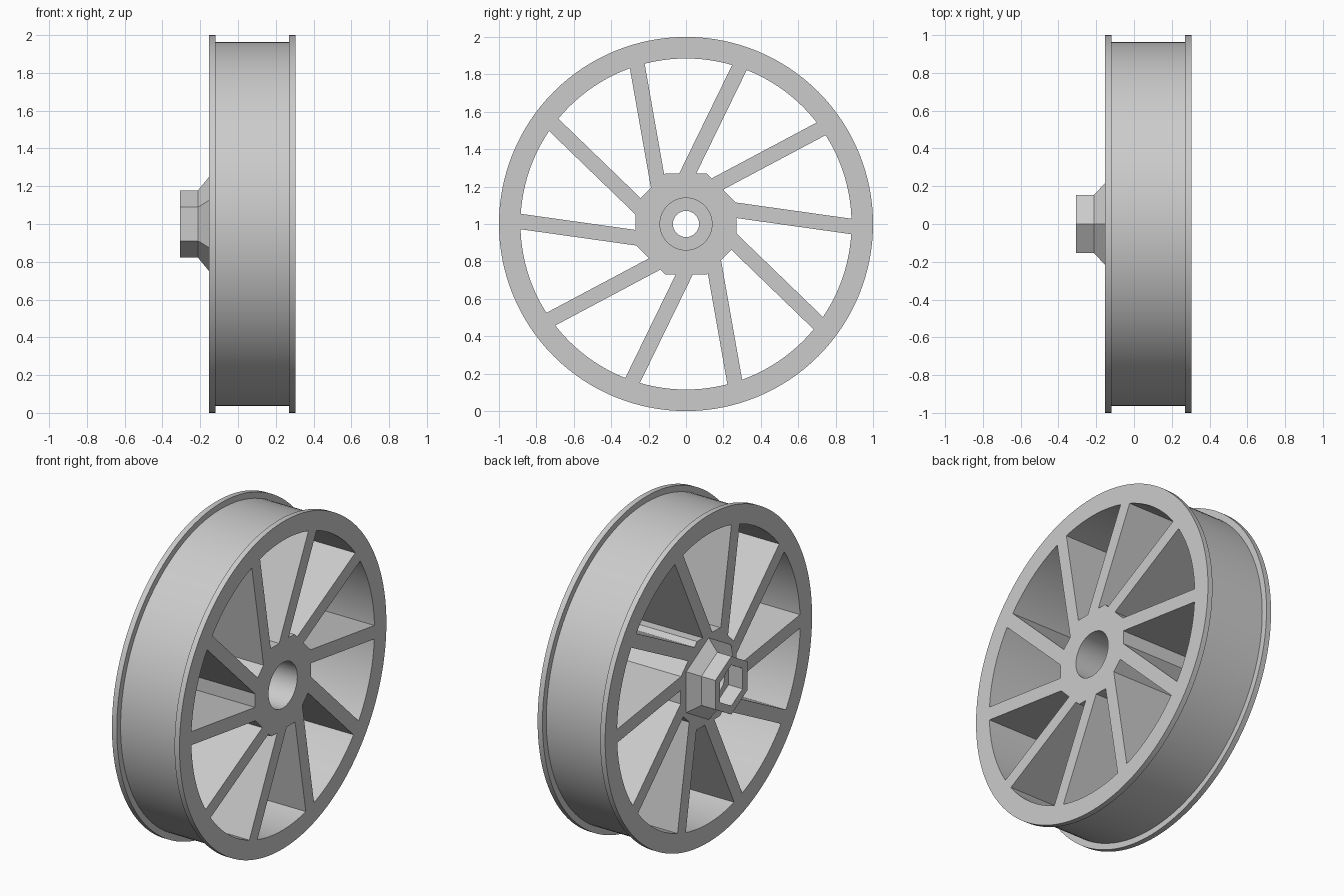
import bpy
import bmesh
from math import sin, cos, pi, radians, sqrt
from mathutils import Vector

cube = bpy.data.objects.get("Cube")
if cube:
    bpy.data.objects.remove(cube, do_unlink=True)

grey = bpy.data.materials.new("plain grey")
grey.use_nodes = True
COLOUR = (0.6, 0.6, 0.6, 1)
grey.diffuse_color = COLOUR
grey.node_tree.nodes["Principled BSDF"].inputs["Base Color"].default_value = COLOUR

OUTER, INNER = 0.304, -0.153      # wheel faces along x
APOTHEM = 0.27                    # hub octagon
RIM_INNER = 0.885
FLANGE = 0.033


def finish(bm, name):
    """Turn a bmesh into a shaded object raised to axle height."""
    bmesh.ops.recalc_face_normals(bm, faces=bm.faces)
    mesh = bpy.data.meshes.new(name)
    bm.to_mesh(mesh)
    bm.free()
    mesh.materials.append(grey)
    obj = bpy.data.objects.new(name, mesh)
    obj.location.z = 1
    bpy.context.collection.objects.link(obj)
    bpy.ops.object.select_all(action='DESELECT')
    obj.select_set(True)
    bpy.context.view_layer.objects.active = obj
    bpy.ops.object.shade_smooth_by_angle(angle=radians(25))
    return obj


def ring_body(name, rings):
    """Closed body of rings (x, radius, sides, first angle) joined in order."""
    bm = bmesh.new()
    loops = []
    for x, r, sides, start in rings:
        angles = [start + 2 * pi * i / sides for i in range(sides)]
        verts = [bm.verts.new((x, r * cos(a), r * sin(a))) for a in angles]
        edges = [bm.edges.new((verts[i - 1], verts[i])) for i in range(sides)]
        loops.append((verts, edges))
    for i, (va, ea) in enumerate(loops):
        vb, eb = loops[(i + 1) % len(loops)]
        if len(va) == len(vb):
            for k in range(len(va)):
                bm.faces.new((va[k - 1], va[k], vb[k], vb[k - 1]))
        else:
            # flat face with a hole of a different shape
            bmesh.ops.triangle_fill(bm, edges=ea + eb, use_beauty=True, normal=(1, 0, 0))
    return finish(bm, name)


# Rim: drum with a raised flange on each side
profile = [(OUTER, 1), (OUTER - FLANGE, 1), (OUTER - FLANGE, 0.963),
           (INNER + FLANGE, 0.963), (INNER + FLANGE, 1), (INNER, 1),
           (INNER, RIM_INNER), (OUTER, RIM_INNER)]
ring_body("rim", [(x, r, 128, 0) for x, r in profile])

# Hub: octagonal body, tapered hexagonal boss, hexagonal recess, stepped bore
octagon = (APOTHEM / cos(pi / 8), 8, pi / 8)
END, NECK, SHOULDER = -0.307, -0.212, -0.15
ring_body("hub", [
    (OUTER, *octagon), (INNER, *octagon),
    (INNER, 0.25, 6, pi / 2), (NECK, 0.178, 6, pi / 2), (END, 0.178, 6, pi / 2),
    (END, 0.125, 6, pi / 2), (NECK, 0.125, 6, pi / 2),
    (NECK, 0.07, 48, 0), (SHOULDER, 0.07, 48, 0),
    (SHOULDER, 0.139, 48, 0), (OUTER, 0.139, 48, 0)])


# Spokes: deep slanted plates running past the hub centre
def spoke_edge(direction, normal, offset):
    """Hub and rim ends of one long spoke edge."""
    base = normal * offset
    hits = []
    for k in range(8):
        n = Vector((cos(k * pi / 4), sin(k * pi / 4)))
        if n.dot(direction) > 0.01:
            hits.append((APOTHEM - n.dot(base)) / n.dot(direction))
    start = min(hits) - 0.002
    end = sqrt((RIM_INNER + 0.003) ** 2 - offset ** 2)
    return base + direction * start, base + direction * end


SPOKE_OFFSET, HALF_WIDTH = 0.11, 0.041
for i in range(10):
    a = radians(28 + 36 * i)
    d, n = Vector((cos(a), sin(a))), Vector((-sin(a), cos(a)))
    low_in, low_out = spoke_edge(d, n, SPOKE_OFFSET - HALF_WIDTH)
    up_in, up_out = spoke_edge(d, n, SPOKE_OFFSET + HALF_WIDTH)
    bm = bmesh.new()
    outline = [bm.verts.new((INNER, p.x, p.y)) for p in (low_in, low_out, up_out, up_in)]
    face = bm.faces.new(outline)
    made = bmesh.ops.extrude_face_region(bm, geom=[face], use_keep_orig=True)["geom"]
    bmesh.ops.translate(bm, vec=(OUTER - INNER, 0, 0),
                        verts=[v for v in made if isinstance(v, bmesh.types.BMVert)])
    finish(bm, f"spoke_{i + 1}")
